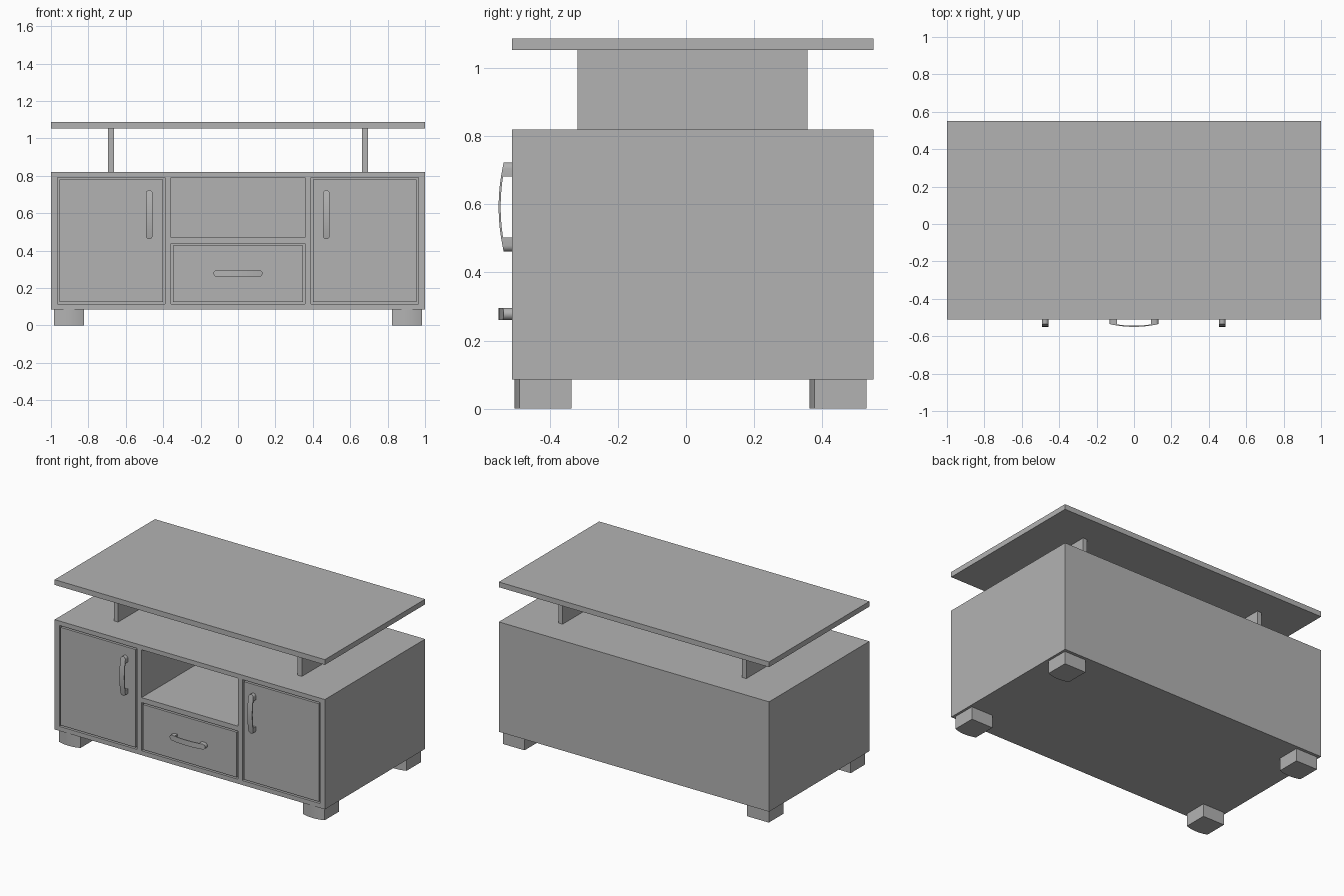
import bpy, bmesh, math

cube = bpy.data.objects.get("Cube")
if cube:
    bpy.data.objects.remove(cube, do_unlink=True)

grey = bpy.data.materials.new("plain grey")
grey.use_nodes = True
COLOUR = (0.45, 0.45, 0.45, 1)
grey.diffuse_color = COLOUR
grey.node_tree.nodes["Principled BSDF"].inputs["Base Color"].default_value = COLOUR

FRONT, BACK = -0.51, 0.55


def finish(name, bm, smooth=False):
    bmesh.ops.recalc_face_normals(bm, faces=bm.faces)
    mesh = bpy.data.meshes.new(name)
    bm.to_mesh(mesh)
    bm.free()
    mesh.materials.append(grey)
    obj = bpy.data.objects.new(name, mesh)
    bpy.context.collection.objects.link(obj)
    if smooth:
        bpy.ops.object.select_all(action='DESELECT')
        bpy.context.view_layer.objects.active = obj
        obj.select_set(True)
        bpy.ops.object.shade_smooth_by_angle(angle=math.radians(30))
    return obj


def box(name, x, y, z):
    bm = bmesh.new()
    bmesh.ops.create_cube(bm, size=1)
    for v in bm.verts:
        v.co = [(a + b) / 2 + c * (b - a) for c, (a, b) in zip(v.co, (x, y, z))]
    return finish(name, bm)


def foot(name, x, y):
    """Block whose front side bows gently outwards."""
    half, bulge, depth, height, n = 0.08, 0.015, 0.168, 0.085, 12
    bm = bmesh.new()
    pts = [(x + half, y + depth), (x - half, y + depth)]
    for i in range(n + 1):
        t = -1 + 2 * i / n
        pts.append((x + half * t, y + bulge * t * t))
    face = bm.faces.new([bm.verts.new((px, py, 0)) for px, py in pts])
    top = bmesh.ops.extrude_face_region(bm, geom=[face])["geom"]
    for v in top:
        if isinstance(v, bmesh.types.BMVert):
            v.co.z = height
    finish(name, bm, True)


def handle(name, x, z, vertical):
    """Bowed strip with rounded ends on two short posts."""
    half, r, post, thick = 0.131, 0.018, 0.09, 0.006
    right = [(post * i / 6, True) for i in range(7)] + [(post, False)]
    right += [(half - r + r * math.sin(math.radians(a)), False)
              for a in (0, 20, 40, 60, 75, 86)]
    stations = [(-t, s) for t, s in reversed(right[1:])] + right
    bm = bmesh.new()
    rings = []
    for t, strip in stations:
        over = max(0, abs(t) - (half - r))
        w = math.sqrt(r * r - over * over)
        front = 0.04 - 0.015 * (t / half) ** 2
        back = front - thick if strip else -0.002
        ring = []
        for s, d in ((-w, back), (w, back), (w, front), (-w, front)):
            px, pz = (s, t) if vertical else (t, s)
            ring.append(bm.verts.new((x + px, FRONT - d, z + pz)))
        rings.append(ring)
    for a, b in zip(rings, rings[1:]):
        for i in range(4):
            j = (i + 1) % 4
            # the step from strip to post only needs its lower wall
            bm.faces.new((a[i], a[j], b[j], b[i]))
    bm.faces.new(rings[0])
    bm.faces.new(rings[-1])
    bmesh.ops.remove_doubles(bm, verts=bm.verts, dist=1e-5)
    finish(name, bm, True)


# Cabinet body with pockets for the doors and drawer and a deep open shelf
body = box("cabinet_body", (-1, 1), (FRONT, BACK), (0.085, 0.82))
openings = {
    "right_door": ((-0.965, -0.39), (0.115, 0.79), 0.04),
    "left_door": ((0.39, 0.965), (0.115, 0.79), 0.04),
    "drawer_front": ((-0.357, 0.357), (0.115, 0.437), 0.04),
    "open_shelf": ((-0.357, 0.357), (0.47, 0.79), 1.03),
}
for name, (x, z, depth) in openings.items():
    cutter = box(name + "_cutter", x, (FRONT - 0.1, FRONT + depth), z)
    cutter.hide_render = True
    mod = body.modifiers.new(name, 'BOOLEAN')
    mod.operation = 'DIFFERENCE'
    mod.solver = 'EXACT'
    mod.object = cutter
    bpy.context.view_layer.objects.active = body
    bpy.ops.object.modifier_apply(modifier=mod.name)
    bpy.data.objects.remove(cutter, do_unlink=True)

# Doors and drawer front, flush with the frame, with a narrow gap around
GAP = 0.01
for name, (x, z, depth) in openings.items():
    if name != "open_shelf":
        box(name, (x[0] + GAP, x[1] - GAP), (FRONT, FRONT + depth),
            (z[0] + GAP, z[1] - GAP))

# Handles
handle("right_door_handle", -0.475, 0.592, True)
handle("left_door_handle", 0.472, 0.592, True)
handle("drawer_handle", 0, 0.278, False)

# Raised top on two upright panels
for side, s in (("right", -1), ("left", 1)):
    box(side + "_top_support", (s * 0.68 - 0.016, s * 0.68 + 0.016),
        (-0.318, 0.356), (0.82, 1.052))
box("raised_top", (-1, 1), (FRONT, BACK), (1.052, 1.087))

# Feet
for side, s in (("right", -1), ("left", 1)):
    foot("front_%s_foot" % side, s * 0.904, -0.504)
    foot("back_%s_foot" % side, s * 0.904, 0.362)
